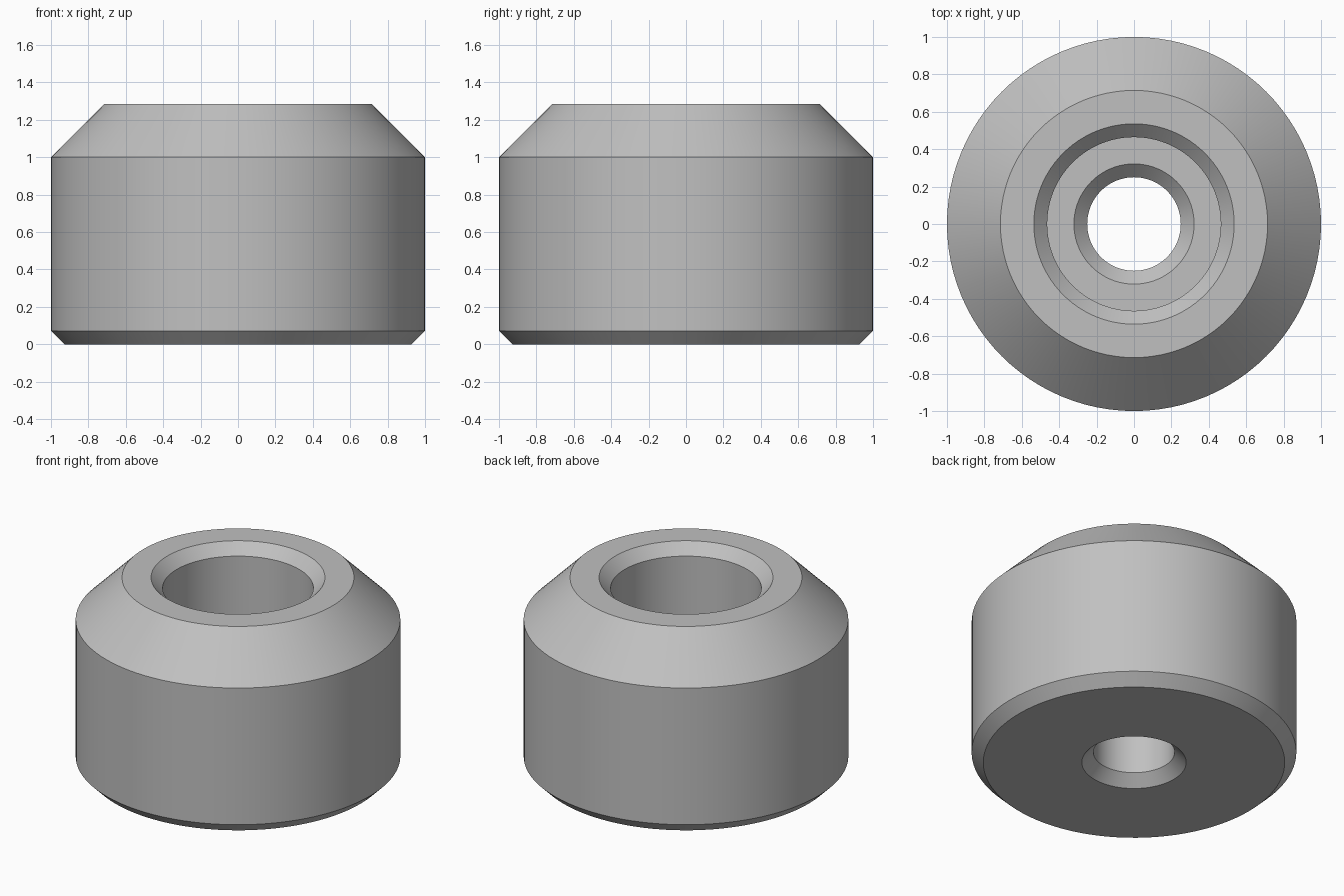
import bpy, bmesh, math

if "Cube" in bpy.data.objects:
    bpy.data.objects.remove(bpy.data.objects["Cube"])

SEGMENTS = 96
MM = 1 / 14  # design unit: the body radius is 14

# Closed section (radius, height), from the base outward, over the rim and down the bore
SECTION = [
    (4.5, 0), (13, 0), (14, 1), (14, 14), (10, 18),   # base, lower bevel, wall, cone
    (7.5, 18), (6.5, 17), (6.5, 8),                   # rim bevel and counterbore
    (4.5, 8), (3.5, 7), (3.5, 1),                     # floor bevel and through hole
]

grey = bpy.data.materials.new("plain_grey")
grey.diffuse_color = (0.53, 0.53, 0.53, 1)
grey.use_nodes = True
grey.node_tree.nodes["Principled BSDF"].inputs["Base Color"].default_value = grey.diffuse_color


def revolve(name, section, material):
    """Turn a closed section around the z axis."""
    bm = bmesh.new()
    rings = []
    for i in range(SEGMENTS):
        a = 2 * math.pi * i / SEGMENTS
        rings.append([bm.verts.new((r * MM * math.cos(a), r * MM * math.sin(a), z * MM))
                      for r, z in section])
    n = len(section)
    for i in range(SEGMENTS):
        here, there = rings[i], rings[(i + 1) % SEGMENTS]
        for j in range(n):
            k = (j + 1) % n
            bm.faces.new((here[j], there[j], there[k], here[k]))
    bmesh.ops.recalc_face_normals(bm, faces=bm.faces)
    mesh = bpy.data.meshes.new(name)
    bm.to_mesh(mesh)
    bm.free()
    mesh.materials.append(material)
    obj = bpy.data.objects.new(name, mesh)
    bpy.context.collection.objects.link(obj)
    return obj


# Counterbored round bushing
bushing = revolve("bushing", SECTION, grey)
bpy.context.view_layer.objects.active = bushing
bushing.select_set(True)
bpy.ops.object.shade_smooth_by_angle(angle=math.radians(30))
